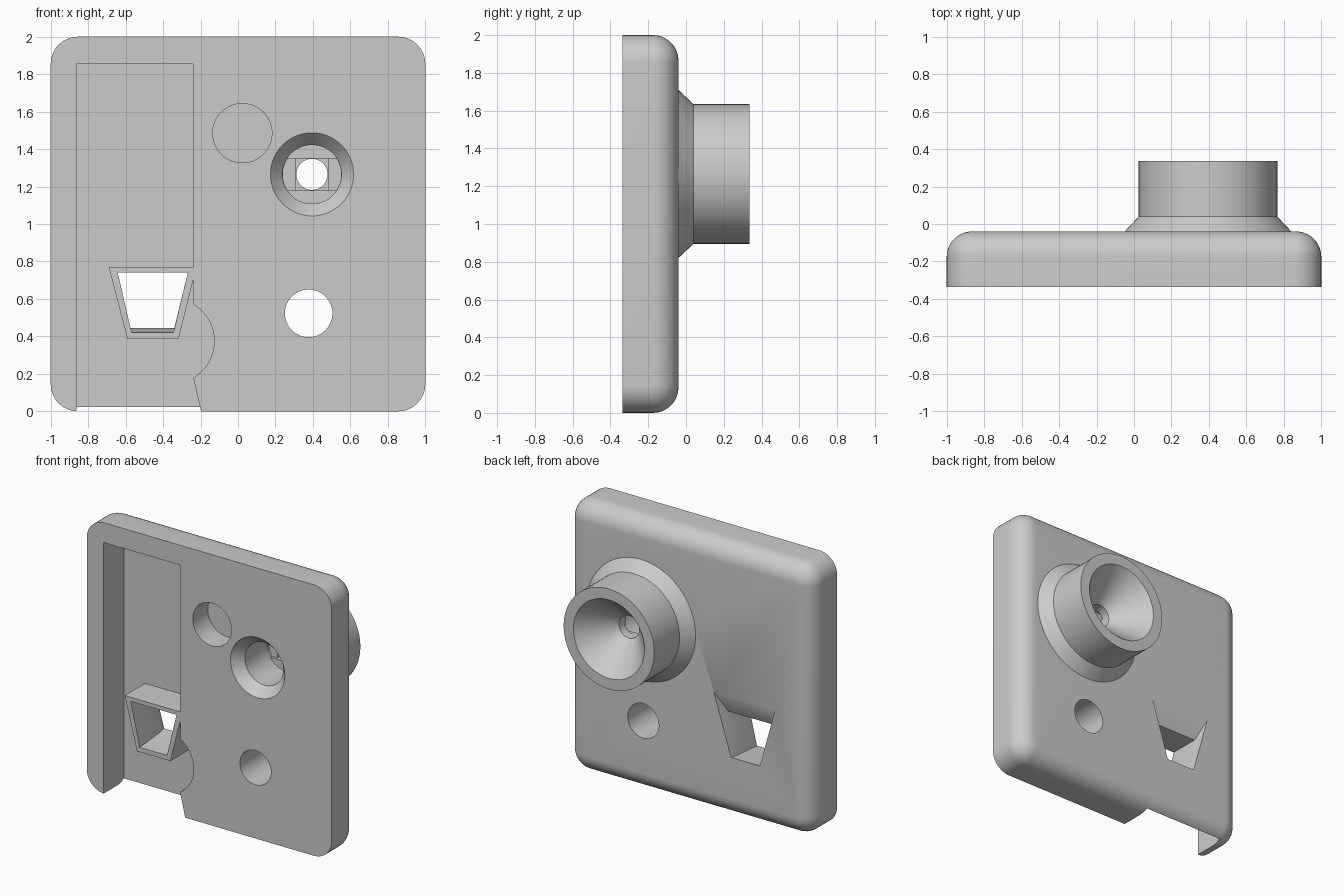
import bpy
import bmesh
from math import sin, cos, pi

cube = bpy.data.objects.get("Cube")
if cube:
    bpy.data.objects.remove(cube, do_unlink=True)

grey = bpy.data.materials.new("plain grey")
grey.use_nodes = True
grey.diffuse_color = (0.6, 0.6, 0.6, 1)
grey.node_tree.nodes["Principled BSDF"].inputs["Base Color"].default_value = (0.6, 0.6, 0.6, 1)


def make(name, bm):
    bmesh.ops.recalc_face_normals(bm, faces=bm.faces)
    mesh = bpy.data.meshes.new(name)
    bm.to_mesh(mesh)
    bm.free()
    mesh.materials.append(grey)
    obj = bpy.data.objects.new(name, mesh)
    bpy.context.collection.objects.link(obj)
    return obj


def loft(name, sections):
    """Solid through (y, outline) sections, outlines being (x, z) points."""
    bm = bmesh.new()
    rings = [[bm.verts.new((x, y, z)) for x, z in pts] for y, pts in sections]
    for a, b in zip(rings, rings[1:]):
        for i in range(len(a)):
            j = (i + 1) % len(a)
            bm.faces.new((a[i], a[j], b[j], b[i]))
    bm.faces.new(rings[0])
    bm.faces.new(rings[-1])
    return make(name, bm)


def turned(name, centre, profile, n=64):
    """Solid of revolution along y from (y, radius) points."""
    cx, cz = centre
    return loft(name, [(y, [(cx + r * cos(2 * pi * i / n), cz + r * sin(2 * pi * i / n))
                            for i in range(n)]) for y, r in profile])


def prism(name, outline, y0, y1):
    return loft(name, [(y0, outline), (y1, outline)])


def rect(x0, x1, z0, z1):
    return [(x0, z0), (x1, z0), (x1, z1), (x0, z1)]


def combine(target, tool, operation="DIFFERENCE"):
    mod = target.modifiers.new("combine", "BOOLEAN")
    mod.operation, mod.object, mod.solver = operation, tool, "EXACT"
    bpy.context.view_layer.objects.active = target
    bpy.ops.object.modifier_apply(modifier=mod.name)
    bpy.data.objects.remove(tool, do_unlink=True)


FRONT, BACK, FLOOR, OUT = -0.335, -0.04, -0.10, -0.5

# Plate: rounded corners, then a rounded back rim
bm = bmesh.new()
bmesh.ops.create_cube(bm, size=1)
for v in bm.verts:
    v.co = (v.co.x * 2, FRONT if v.co.y < 0 else BACK, v.co.z * 2 + 1)
corners = [e for e in bm.edges if abs(e.verts[0].co.y - e.verts[1].co.y) > 0.1]
bmesh.ops.bevel(bm, geom=corners, offset=0.145, segments=10, profile=0.5, affect="EDGES")
rim = [e for e in bm.edges if all(v.co.y > BACK - 0.001 for v in e.verts)]
bmesh.ops.bevel(bm, geom=rim, offset=0.135, segments=10, profile=0.5, affect="EDGES")
plate = make("wall_plate", bm)

# Funnel boss on the back
hub = (0.395, 1.265)
combine(plate, turned("boss", hub, [(-0.12, 0.445), (BACK, 0.445), (0.04, 0.37), (0.335, 0.37)]), "UNION")

# Front pocket, open at the bottom, with a round finger notch, around a tapered housing
arc = [(-0.355 + 0.228 * cos(t), 0.375 + 0.228 * sin(t))
       for t in (1.026 - 2.052 * i / 20 for i in range(21))]
pocket = prism("pocket", [(-0.862, -0.2), (-0.862, 1.853), (-0.24, 1.853)] + arc
               + [(-0.237, 0.17), (-0.197, 0), (-0.197, -0.2)], OUT, FLOOR)
housing = [(-0.69, 0.77), (-0.222, 0.77), (-0.318, 0.385), (-0.59, 0.385)]
combine(pocket, prism("housing", housing, OUT - 0.1, 0.1))
combine(plate, pocket)

# Window through the housing, flaring towards the back
mouth = [(-0.642, 0.74), (-0.268, 0.74), (-0.345, 0.42), (-0.568, 0.42)]
throat = [(-0.642, 0.74), (-0.268, 0.74), (-0.341, 0.435), (-0.572, 0.435)]
flare = [(-0.70, 0.89), (-0.20, 0.89), (-0.34, 0.445), (-0.575, 0.445)]
wide = [(-0.70, 0.89), (-0.20, 0.89), (-0.34, 0.445), (-0.575, 0.445)]
combine(plate, loft("window", [(OUT, mouth), (FRONT, mouth), (-0.11, throat), (BACK, flare), (0.1, wide)]))

# Blind hole and through hole
combine(plate, turned("blind_hole", (0.023, 1.485), [(OUT, 0.158), (-0.16, 0.158)]))
combine(plate, turned("through_hole", (0.377, 0.523), [(OUT, 0.127), (0.2, 0.127)]))

# Countersunk bore with stepped bridge layers, meeting the rear funnel
combine(plate, turned("bore", hub, [(OUT, 0.222), (FRONT, 0.222), (-0.26, 0.157), (0, 0.157)]))
x, z = hub
slot = prism("slot", rect(x - 0.3, x + 0.3, z - 0.085, z + 0.085), -0.02, 0.018)
combine(slot, turned("slot_limit", hub, [(-0.1, 0.156), (0.1, 0.156)]), "INTERSECT")
combine(plate, slot)
combine(plate, prism("square_step", rect(x - 0.085, x + 0.085, z - 0.085, z + 0.085), -0.01, 0.036))
combine(plate, turned("funnel", hub, [(-0.005, 0.083), (0.10, 0.083), (0.335, 0.29), (0.5, 0.29)]))

# Smooth shading with sharp edges kept
bpy.ops.object.select_all(action="DESELECT")
plate.select_set(True)
bpy.context.view_layer.objects.active = plate
bpy.ops.object.shade_smooth_by_angle(angle=0.5)
